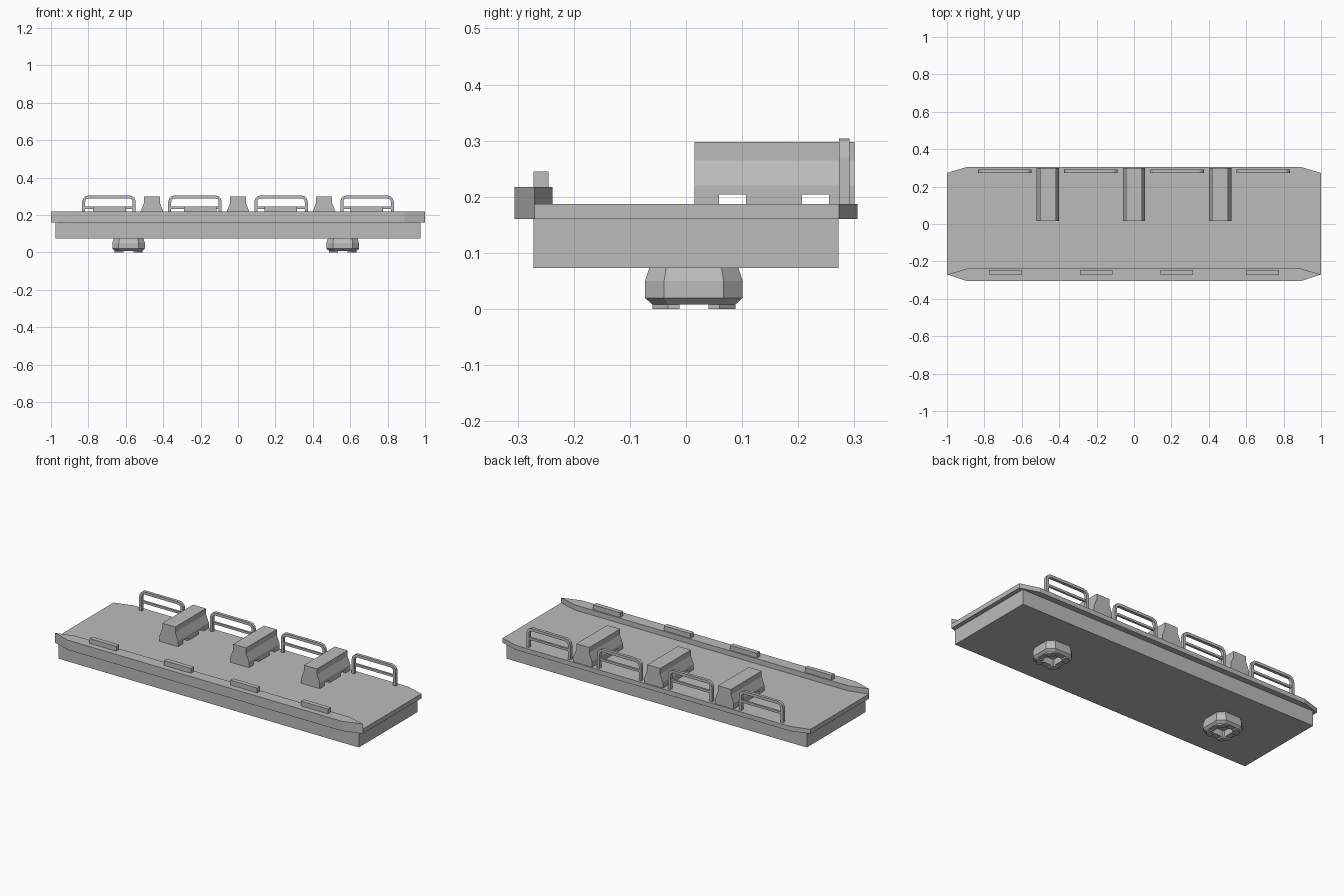
import bpy
import bmesh
from math import sin, cos, pi
from mathutils import Vector

if "Cube" in bpy.data.objects:
    bpy.data.objects.remove(bpy.data.objects["Cube"], do_unlink=True)

grey = bpy.data.materials.new("concrete grey")
grey.use_nodes = True
grey.diffuse_color = (0.5, 0.5, 0.5, 1)
grey.node_tree.nodes["Principled BSDF"].inputs["Base Color"].default_value = (0.5, 0.5, 0.5, 1)


def finish(name, bm):
    bmesh.ops.recalc_face_normals(bm, faces=bm.faces)
    mesh = bpy.data.meshes.new(name)
    bm.to_mesh(mesh)
    bm.free()
    mesh.materials.append(grey)
    obj = bpy.data.objects.new(name, mesh)
    bpy.context.collection.objects.link(obj)
    return obj


def add_prism(bm, points, axis, start, end):
    """Extrude a 2D outline along y (outline in xz) or z (outline in xy)."""
    if axis == "y":
        verts = [bm.verts.new((a, start, b)) for a, b in points]
        step = Vector((0, end - start, 0))
    else:
        verts = [bm.verts.new((a, b, start)) for a, b in points]
        step = Vector((0, 0, end - start))
    face = bm.faces.new(verts)
    ext = bmesh.ops.extrude_face_region(bm, geom=[face])["geom"]
    bmesh.ops.translate(bm, vec=step, verts=[v for v in ext if isinstance(v, bmesh.types.BMVert)])


def prism(name, points, axis, start, end):
    bm = bmesh.new()
    add_prism(bm, points, axis, start, end)
    return finish(name, bm)


def box(name, x0, x1, y0, y1, z0, z1):
    return prism(name, [(x0, y0), (x1, y0), (x1, y1), (x0, y1)], "z", z0, z1)


def octagon(half, cut):
    c = half - cut
    return [(half, -c), (half, c), (c, half), (-c, half),
            (-half, c), (-half, -c), (-c, -half), (c, -half)]


# Hull and deck with clipped corners
box("hull", -0.975, 0.975, -0.272, 0.272, 0.073, 0.16)
prism("deck", [(-1, -0.27), (-0.89, -0.306), (0.89, -0.306), (1, -0.27),
               (1, 0.273), (0.89, 0.306), (-0.89, 0.306), (-1, 0.273)], "z", 0.16, 0.187)

# Raised curb along the front with pointed ends
prism("front_curb", [(-1, -0.27), (-0.89, -0.306), (0.89, -0.306),
                     (1, -0.27), (0.89, -0.238), (-0.89, -0.238)], "z", 0.16, 0.217)
for i, x in enumerate((-0.687, -0.202, 0.228, 0.687)):
    box(f"curb_block_{i + 1}", x - 0.087, x + 0.087, -0.272, -0.245, 0.217, 0.245)

# Road barriers with lifting slots through the base
half_profile = [(0.06, 0.187), (0.06, 0.22), (0.042, 0.265), (0.042, 0.298)]
for i, x in enumerate((-0.46, 0, 0.46)):
    outline = [(x + a, z) for a, z in half_profile]
    outline += [(x - a, z) for a, z in reversed(half_profile)]
    barrier = prism(f"barrier_{i + 1}", outline, "y", 0.015, 0.3)
    for y in (0.083, 0.231):
        cutter = box("slot_cutter", x - 0.1, x + 0.1, y - 0.024, y + 0.024, 0.17, 0.204)
        cutter.hide_render = True
        mod = barrier.modifiers.new("slot", "BOOLEAN")
        mod.object = cutter
        mod.operation = "DIFFERENCE"
        bpy.context.view_layer.objects.active = barrier
        bpy.ops.object.modifier_apply(modifier=mod.name)
        bpy.data.objects.remove(cutter, do_unlink=True)


# Guard rails: bent hoop with a lower cross bar
def hoop(x, half, top, radius):
    """Upside-down U outline from right foot to left foot."""
    pts = [(x + half, 0.187)]
    for side in (0, 1):
        cx = x + (half - radius) * (1 - 2 * side)
        for k in range(4):
            a = pi / 2 * (side + k / 3)
            pts.append((cx + radius * cos(a), top - radius + radius * sin(a)))
    return pts + [(x - half, 0.187)]


for i, x in enumerate((-0.69, -0.23, 0.23, 0.69)):
    outline = hoop(x, 0.143, 0.304, 0.034) + hoop(x, 0.127, 0.288, 0.018)[::-1]
    prism(f"guard_rail_{i + 1}", outline, "y", 0.273, 0.291)
    box(f"rail_bar_{i + 1}", x - 0.13, x + 0.13, 0.276, 0.288, 0.233, 0.246)

# Mounting feet: bulged octagonal body, square pit and four corner pads
pad = [(0.026, 0.074), (0.046, 0.074), (0.074, 0.046), (0.074, 0.026),
       (0.042, 0.026), (0.042, 0.042), (0.026, 0.042)]
for name, x in (("right", -0.585), ("left", 0.56)):
    bm = bmesh.new()
    rings = []
    for z, half, cut in ((0.075, 0.079, 0.03), (0.05, 0.087, 0.034),
                         (0.02, 0.087, 0.034), (0.008, 0.074, 0.028),
                         (0.008, 0.042, 0.004), (0.045, 0.042, 0.004)):
        rings.append([bm.verts.new((a, b, z)) for a, b in octagon(half, cut)])
    for low, high in zip(rings, rings[1:]):
        for k in range(8):
            n = (k + 1) % 8
            bm.faces.new((low[k], low[n], high[n], high[k]))
    bm.faces.new(rings[0])
    bm.faces.new(rings[-1])
    for sx in (-1, 1):
        for sy in (-1, 1):
            add_prism(bm, [(a * sx, b * sy) for a, b in pad], "z", 0, 0.009)
    foot = finish(f"{name}_mounting_foot", bm)
    foot.location = (x, 0.014, 0)
